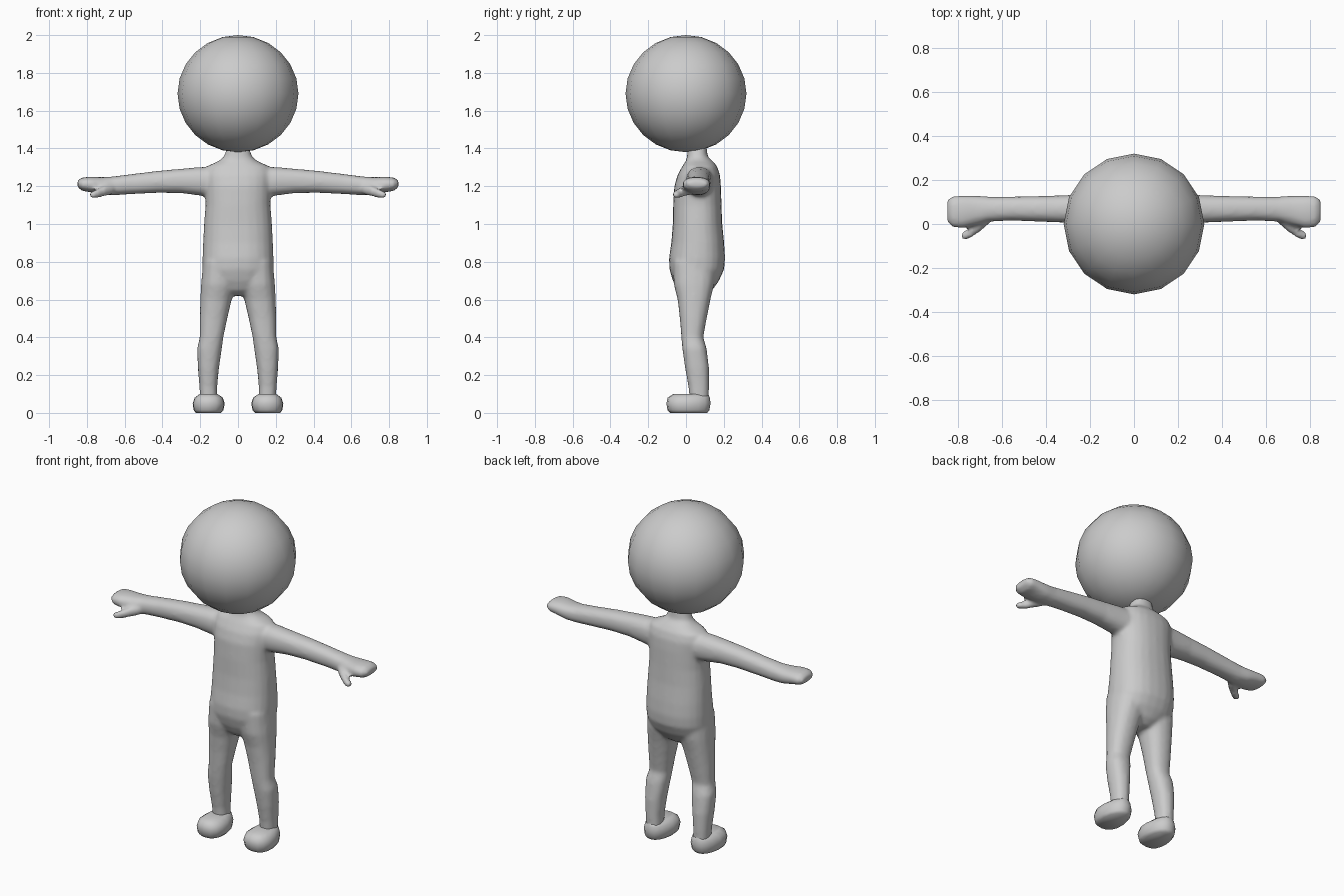
import bpy, bmesh, math
from mathutils import Vector

grey = bpy.data.materials.new("plain_grey")
grey.diffuse_color = (0.6, 0.6, 0.6, 1)


def loft(bm, rings, axis="z", side=1, n=16, power=2.3):
    """Closed skin over rings (position, min u, max u, min v, max v)."""
    loops = []
    for p, u0, u1, v0, v1 in rings:
        loop = []
        for i in range(n):
            a = 2 * math.pi * i / n
            c, s = math.cos(a), math.sin(a)
            u = (u0 + u1) / 2 + (u1 - u0) / 2 * math.copysign(abs(c) ** (2 / power), c)
            v = (v0 + v1) / 2 + (v1 - v0) / 2 * math.copysign(abs(s) ** (2 / power), s)
            x, y, z = (u, v, p) if axis == "z" else (p, u, v)
            loop.append(bm.verts.new((x * side, y, z)))
        loops.append(loop)
    faces = [bm.faces.new(loops[0][::-1]), bm.faces.new(loops[-1])]
    for a, b in zip(loops, loops[1:]):
        for i in range(n):
            j = (i + 1) % n
            faces.append(bm.faces.new((a[i], a[j], b[j], b[i])))
    bmesh.ops.recalc_face_normals(bm, faces=faces)


def finish(name, bm, angle=60):
    me = bpy.data.meshes.new(name)
    bm.to_mesh(me)
    bm.free()
    me.materials.append(grey)
    ob = bpy.data.objects.new(name, me)
    bpy.context.collection.objects.link(ob)
    bpy.ops.object.select_all(action="DESELECT")
    ob.select_set(True)
    bpy.context.view_layer.objects.active = ob
    bpy.ops.object.shade_smooth_by_angle(angle=math.radians(angle))
    return ob


# Head: round ball
bm = bmesh.new()
bmesh.ops.create_uvsphere(bm, u_segments=16, v_segments=12, radius=1)
for v in bm.verts:
    v.co = Vector((v.co.x * 0.32, v.co.y * 0.32, 1.69 + v.co.z * 0.31))
finish("head", bm)

# Torso and neck
bm = bmesh.new()
loft(bm, [
    (0.62, -0.04, 0.04, -0.01, 0.10),
    (0.65, -0.10, 0.10, -0.045, 0.14),
    (0.70, -0.175, 0.175, -0.07, 0.175),
    (0.76, -0.187, 0.187, -0.088, 0.202),
    (0.82, -0.188, 0.188, -0.09, 0.207),
    (0.90, -0.185, 0.185, -0.078, 0.202),
    (1.00, -0.18, 0.18, -0.07, 0.192),
    (1.10, -0.172, 0.172, -0.068, 0.188),
    (1.20, -0.175, 0.175, -0.062, 0.185),
    (1.26, -0.18, 0.18, -0.045, 0.18),
    (1.305, -0.165, 0.165, -0.02, 0.165),
    (1.335, -0.10, 0.10, 0.0, 0.14),
    (1.355, -0.075, 0.075, 0.005, 0.115),
    (1.40, -0.06, 0.06, 0.01, 0.11),
    (1.44, -0.058, 0.058, 0.01, 0.108)], n=24)

for s in (1, -1):
    # Legs
    loft(bm, [
        (0.06, 0.11, 0.20, 0.02, 0.12),
        (0.14, 0.11, 0.205, 0.012, 0.122),
        (0.24, 0.10, 0.213, -0.006, 0.122),
        (0.34, 0.085, 0.217, -0.02, 0.11),
        (0.40, 0.077, 0.203, -0.025, 0.092),
        (0.50, 0.056, 0.203, -0.033, 0.11),
        (0.60, 0.033, 0.20, -0.045, 0.13),
        (0.68, 0.01, 0.196, -0.065, 0.15),
        (0.80, 0.01, 0.185, -0.07, 0.16)], side=s)
    # Arms and mitten hands
    loft(bm, [
        (0.10, 0.0, 0.15, 1.14, 1.30),
        (0.20, 0.0, 0.14, 1.15, 1.302),
        (0.30, 0.005, 0.132, 1.163, 1.293),
        (0.42, 0.01, 0.128, 1.165, 1.282),
        (0.56, 0.015, 0.125, 1.158, 1.265),
        (0.66, 0.01, 0.125, 1.152, 1.252),
        (0.72, -0.005, 0.13, 1.155, 1.248),
        (0.78, -0.02, 0.13, 1.168, 1.25),
        (0.825, -0.015, 0.128, 1.175, 1.247),
        (0.85, 0.01, 0.11, 1.195, 1.23)], axis="x", side=s)
    # Thumbs: short tapering rods pointing forward
    loft(bm, [
        (0.66, 0.0, 0.06, 1.158, 1.21),
        (0.70, -0.035, 0.025, 1.148, 1.205),
        (0.74, -0.062, -0.01, 1.138, 1.188),
        (0.765, -0.074, -0.026, 1.134, 1.176),
        (0.785, -0.068, -0.038, 1.143, 1.168)], axis="x", side=s, n=10)

body = finish("body", bm, 80)
# Fuse the limbs into one skin and soften the joins
mod = body.modifiers.new("fuse", "REMESH")
mod.mode = "VOXEL"
mod.voxel_size = 0.011
mod.use_smooth_shade = True
mod = body.modifiers.new("soften", "SMOOTH")
mod.factor = 0.5
mod.iterations = 6

# Shoes: rounded, flat-soled
for s, name in ((1, "left_foot"), (-1, "right_foot")):
    bm = bmesh.new()
    loft(bm, [
        (0.0, 0.09, 0.225, -0.085, 0.112),
        (0.015, 0.075, 0.237, -0.098, 0.124),
        (0.05, 0.068, 0.242, -0.104, 0.13),
        (0.08, 0.078, 0.232, -0.097, 0.126),
        (0.10, 0.105, 0.205, -0.068, 0.118)], side=s, power=2.5)
    # Narrow the heel
    for v in bm.verts:
        k = 1 - 0.25 * max(0, v.co.y) / 0.13
        v.co.x = s * 0.155 + (v.co.x - s * 0.155) * k
    finish(name, bm)
